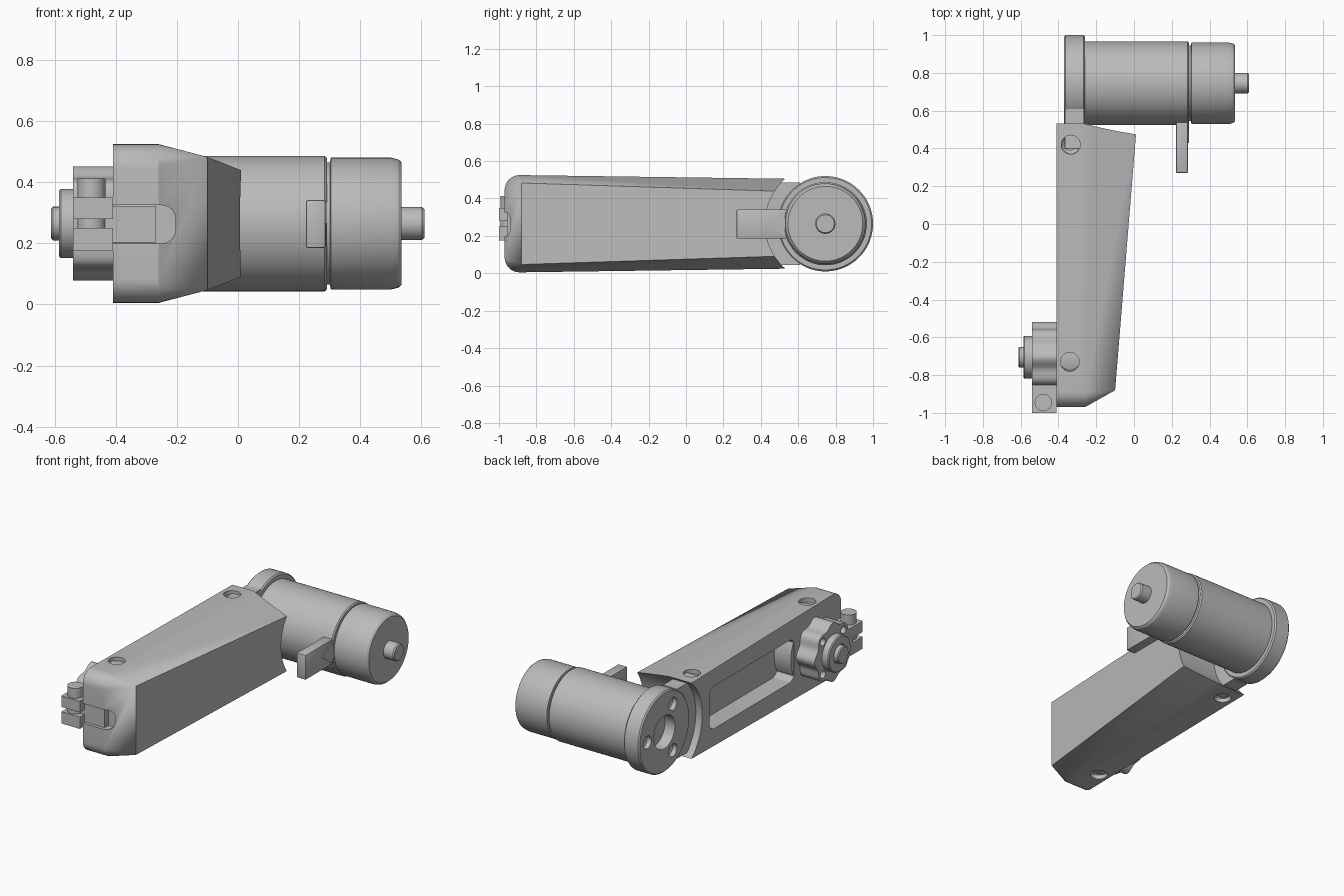
import bpy, bmesh, math
from mathutils import Matrix, Vector

if "Cube" in bpy.data.objects:
    bpy.data.objects.remove(bpy.data.objects["Cube"])

grey = bpy.data.materials.new("plain grey")
grey.use_nodes = True
grey.diffuse_color = (0.5, 0.5, 0.5, 1)
grey.node_tree.nodes["Principled BSDF"].inputs["Base Color"].default_value = (0.5, 0.5, 0.5, 1)

MID = 0.265          # height of both axes
MOTOR = 0.745        # y of the motor axis
HUB = -0.705         # y of the hub axis


def finish(bm, name):
    bmesh.ops.recalc_face_normals(bm, faces=bm.faces)
    mesh = bpy.data.meshes.new(name)
    bm.to_mesh(mesh)
    bm.free()
    mesh.materials.append(grey)
    ob = bpy.data.objects.new(name, mesh)
    bpy.context.collection.objects.link(ob)
    return ob


def box(name, x, y, z, bevel=0):
    bm = bmesh.new()
    bmesh.ops.create_cube(bm, size=1)
    for v in bm.verts:
        v.co = [r[0] + (c + 0.5) * (r[1] - r[0]) for c, r in zip(v.co, (x, y, z))]
    if bevel:
        bmesh.ops.bevel(bm, geom=bm.edges[:], offset=bevel, segments=2, profile=0.5, affect='EDGES')
    return finish(bm, name)


def turned(name, profile, y, z=MID, seg=64):
    """Solid of revolution about an x-parallel axis; profile is (x, radius)."""
    bm = bmesh.new()
    rings = [[bm.verts.new((x, y + r * math.cos(a), z + r * math.sin(a)))
              for a in (2 * math.pi * i / seg for i in range(seg))] for x, r in profile]
    for a, b in zip(rings, rings[1:]):
        for i in range(seg):
            j = (i + 1) % seg
            bm.faces.new((a[i], a[j], b[j], b[i]))
    bm.faces.new(rings[0])
    bm.faces.new(rings[-1])
    return finish(bm, name)


def prism(name, outline, x0, x1):
    """Extrude a (y, z) outline along x."""
    bm = bmesh.new()
    face = bm.faces.new([bm.verts.new((x0, y, z)) for y, z in outline])
    top = bmesh.ops.extrude_face_region(bm, geom=[face])["geom"]
    bmesh.ops.translate(bm, vec=(x1 - x0, 0, 0), verts=[g for g in top if isinstance(g, bmesh.types.BMVert)])
    return finish(bm, name)


def upright(name, x, y, z0, z1, r0, r1, seg=32):
    bm = bmesh.new()
    bmesh.ops.create_cone(bm, cap_ends=True, segments=seg, radius1=r0, radius2=r1, depth=z1 - z0,
                          matrix=Matrix.Translation((x, y, (z0 + z1) / 2)))
    return finish(bm, name)


def rounded(y0, y1, z0, z1, r, n=8):
    pts = []
    for k, (cy, cz) in enumerate([(y1 - r, z1 - r), (y0 + r, z1 - r), (y0 + r, z0 + r), (y1 - r, z0 + r)]):
        for i in range(n + 1):
            a = math.pi / 2 * (k + i / n)
            pts.append((cy + r * math.cos(a), cz + r * math.sin(a)))
    return pts


def cut(ob, cutters):
    for c in cutters:
        mod = ob.modifiers.new("cut", 'BOOLEAN')
        mod.object, mod.operation, mod.solver = c, 'DIFFERENCE', 'EXACT'
        dg = bpy.context.evaluated_depsgraph_get()
        mesh = bpy.data.meshes.new_from_object(ob.evaluated_get(dg))
        ob.modifiers.clear()
        ob.data = mesh
        bpy.data.objects.remove(c)
    return ob


# Housing: hull of the rounded flat part and the tapering side ridge
bm = bmesh.new()
for s in (-1, 1):
    for x in (-0.41, -0.26):
        bm.verts.new((x, 0.7, MID + s * 0.238))
        for i in range(9):
            a = math.pi / 2 * i / 8
            bm.verts.new((x, -0.89 - 0.08 * math.cos(a), MID + s * (0.18 + 0.08 * math.sin(a))))
    bm.verts.new((-0.10, -0.88, MID + s * 0.218))
    bm.verts.new((0.029, 0.7, MID + s * 0.167))
hull = bmesh.ops.convex_hull(bm, input=bm.verts[:])
bmesh.ops.dissolve_limit(bm, angle_limit=0.01, verts=bm.verts[:], edges=bm.edges[:])
housing = finish(bm, "housing")

cutters = [turned("end_cut", [(-0.6, 0.322), (0.3, 0.322)], MOTOR, seg=96),
           prism("pocket_cut", rounded(-0.5, 0.35, 0.13, 0.4, 0.05), -0.5, -0.29)]

# Rounded slot through the front corner
slot = box("slot_cut", (-0.5, -0.205), (-1.1, -0.91), (0.2, 0.325))
bm = bmesh.new()
bm.from_mesh(slot.data)
corners = [e for e in bm.edges if all(v.co.x > -0.3 for v in e.verts)
           and abs(e.verts[0].co.y - e.verts[1].co.y) > 0.1]
bmesh.ops.bevel(bm, geom=corners, offset=0.045, segments=6, profile=0.5, affect='EDGES')
bm.to_mesh(slot.data)
bm.free()
cutters.append(slot)

# Countersunk screw holes, top and bottom
for x, y, h in ((-0.335, 0.42, 0.241), (-0.34, -0.73, 0.256)):
    for s in (-1, 1):
        for off, length, r in ((0.0, 0.07, 0.05), (-0.07, 0.1, 0.028)):
            a, b = MID + s * (h - 0.025 + off), MID + s * (h - 0.025 + off + length)
            cutters.append(upright("screw_cut", x, y, min(a, b), max(a, b), r, r))
        a, b = MID + s * (h - 0.045), MID + s * (h - 0.024)
        ra, rb = (0.028, 0.05) if s > 0 else (0.05, 0.028)
        cutters.append(upright("sink_cut", x, y, min(a, b), max(a, b), ra, rb))
cut(housing, cutters)

# Boss behind the output hub
turned("hub_boss", [(-0.407, 0.235), (-0.27, 0.235)], HUB)

# Scalloped output hub with four screw holes
outline = []
for i in range(128):
    a = 2 * math.pi * i / 128
    r = 0.176 + 0.011 * math.cos(8 * a)
    outline.append((HUB + r * math.cos(a), MID + r * math.sin(a)))
hub = prism("output_hub", outline, -0.54, -0.4)
holes = [turned("hole", [(-0.6, 0.024), (-0.47, 0.024)],
                HUB + 0.145 * math.cos(a), MID + 0.145 * math.sin(a), 24)
         for a in (math.pi / 4 * k for k in (1, 3, 5, 7))]
cut(hub, holes)
turned("hub_collar", [(-0.53, 0.113), (-0.58, 0.113), (-0.586, 0.107), (-0.586, 0.06), (-0.575, 0.055)], HUB)
turned("hub_shaft", [(-0.56, 0.055), (-0.606, 0.055), (-0.612, 0.049)], HUB, seg=40)

# Split clamp with its screw and the tab that reaches into the slot
box("clamp_upper", (-0.54, -0.41), (-1.0, -0.84), (0.28, 0.35))
box("clamp_lower", (-0.54, -0.41), (-1.0, -0.84), (0.175, 0.25))
box("clamp_root", (-0.54, -0.41), (-0.9, -0.84), (0.2, 0.33))
upright("clamp_screw", -0.48, -0.945, 0.2, 0.413, 0.046, 0.046)
box("slot_tab", (-0.45, -0.27), (-0.955, -0.9), (0.203, 0.322))

# Motor flange with its bore and three screw holes
flange = turned("motor_flange", [(-0.37, 0.247), (-0.362, 0.255), (-0.268, 0.255), (-0.26, 0.247)], MOTOR, seg=96)
cutters = [turned("bore", [(-0.5, 0.105), (-0.3, 0.105)], MOTOR)]
for a in (math.pi / 3, math.pi, -math.pi / 3):
    y, z = MOTOR - 0.17 * math.cos(a), MID + 0.17 * math.sin(a)
    cutters.append(turned("hole", [(-0.5, 0.04), (-0.34, 0.04), (-0.335, 0.022), (-0.29, 0.022)], y, z, 32))
cut(flange, cutters)

# Neck linking flange and housing, clear of the flange bore
neck = prism("flange_neck", [(0.4, 0.04), (0.52, 0.045), (0.61, 0.045),
                             (0.61, 0.485), (0.52, 0.485), (0.4, 0.49)], -0.365, -0.265)
cut(neck, [turned("neck_cut", [(-0.6, 0.25), (0, 0.25)], MOTOR, seg=96)])

# Motor body, rear cap and shaft
turned("motor_body", [(-0.27, 0.222), (0.284, 0.222), (0.291, 0.215), (0.291, 0.19)], MOTOR, seg=96)
turned("motor_gap", [(0.28, 0.2), (0.31, 0.2)], MOTOR)
turned("motor_cap", [(0.302, 0.205), (0.304, 0.216), (0.5, 0.216), (0.525, 0.21), (0.536, 0.2)], MOTOR, seg=96)
turned("motor_shaft", [(0.52, 0.054), (0.602, 0.054), (0.61, 0.048)], MOTOR, seg=40)

# Connector on the motor side, with a small gusset
box("connector", (0.222, 0.286), (0.27, 0.56), (0.185, 0.342), 0.006)
prism("connector_gusset", [(0.43, MID), (0.53, 0.335), (0.53, 0.195)], 0.28, 0.291)

for ob in bpy.context.collection.objects:
    if ob.type == 'MESH':
        bpy.ops.object.select_all(action='DESELECT')
        ob.select_set(True)
        bpy.context.view_layer.objects.active = ob
        bpy.ops.object.shade_smooth_by_angle(angle=math.radians(25))
